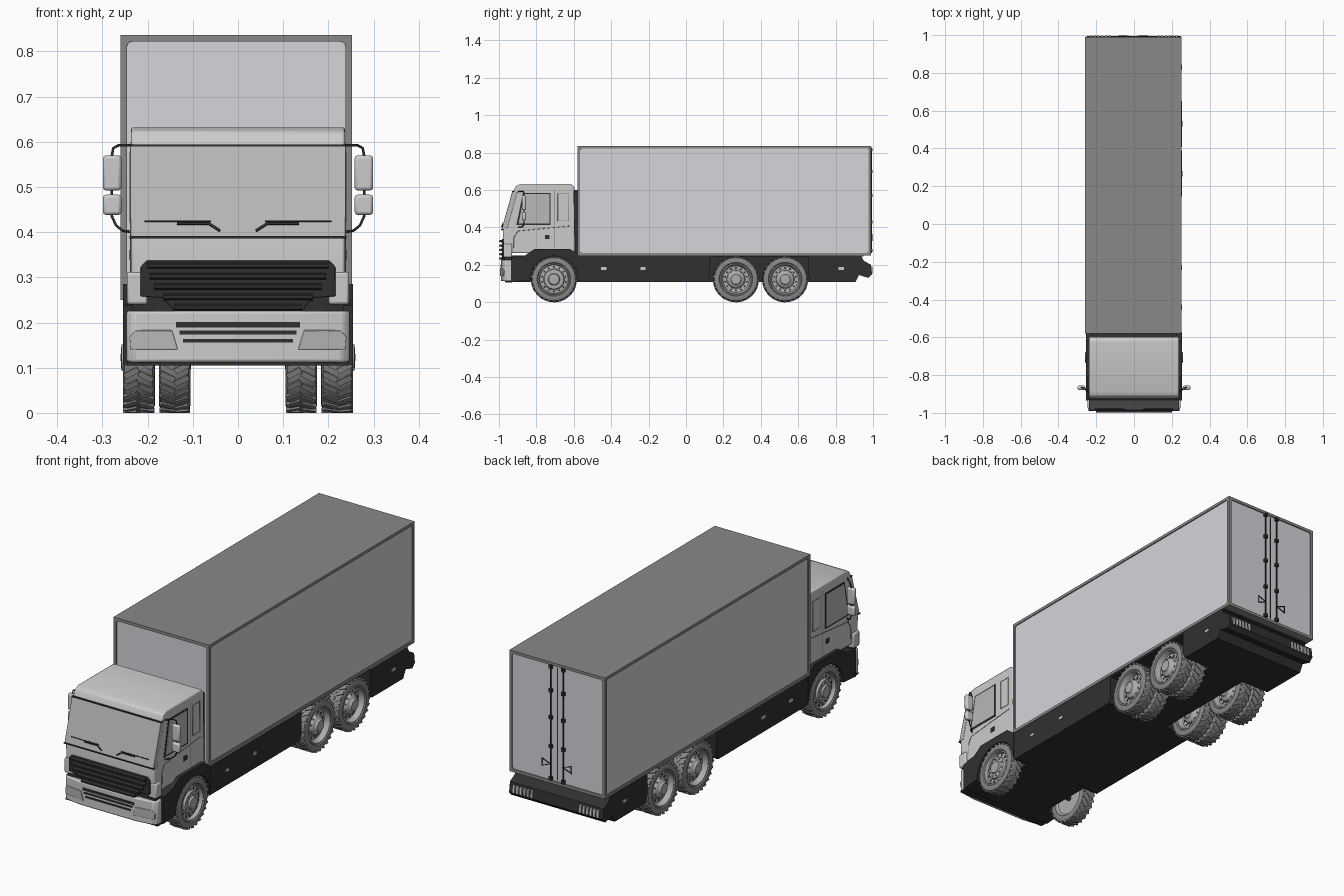
import bpy, bmesh
from math import pi, sin, cos
from mathutils import Matrix, Vector

if "Cube" in bpy.data.objects:
    bpy.data.objects.remove(bpy.data.objects["Cube"])


def mat(name, c):
    m = bpy.data.materials.new(name)
    m.diffuse_color = (*c, 1)
    m.use_nodes = True
    m.node_tree.nodes["Principled BSDF"].inputs["Base Color"].default_value = m.diffuse_color
    return m


WHITE = mat("cab_white", (.80, .81, .79))
PANEL = mat("panel_light", (.66, .66, .71))
FRAME = mat("frame_grey", (.25, .25, .24))
DARK = mat("dark_plastic", (.03, .03, .03))
GLASS = mat("glass_grey", (.48, .48, .48))
TYRE = mat("tyre_grey", (.25, .25, .25))
RIM = mat("rim_grey", (.42, .42, .42))


def finish(name, bm, m, bevel=0, segs=2):
    bmesh.ops.recalc_face_normals(bm, faces=bm.faces)
    me = bpy.data.meshes.new(name)
    bm.to_mesh(me)
    bm.free()
    me.materials.append(m)
    ob = bpy.data.objects.new(name, me)
    bpy.context.collection.objects.link(ob)
    if bevel:
        b = ob.modifiers.new("bevel", 'BEVEL')
        b.width, b.segments = bevel, segs
    return ob


def prism(name, pts, axis, a, b, m, bevel=0, segs=2):
    """Extrude a 2D outline along an axis; outline uses the other two axes in order."""
    put = {'x': lambda p, t: (t, *p), 'y': lambda p, t: (p[0], t, p[1]), 'z': lambda p, t: (*p, t)}[axis]
    bm = bmesh.new()
    f = bm.faces.new([bm.verts.new(put(p, a)) for p in pts])
    ext = bmesh.ops.extrude_face_region(bm, geom=[f])
    d = Vector(put((0, 0), b - a))
    bmesh.ops.translate(bm, vec=d, verts=[v for v in ext['geom'] if isinstance(v, bmesh.types.BMVert)])
    return finish(name, bm, m, bevel, segs)


def box(name, lo, hi, m, bevel=0):
    lo, hi = [min(p) for p in zip(lo, hi)], [max(p) for p in zip(lo, hi)]
    return prism(name, [(lo[0], lo[1]), (hi[0], lo[1]), (hi[0], hi[1]), (lo[0], hi[1])],
                 'z', lo[2], hi[2], m, bevel)


def tube(name, pts, r, m, closed=False):
    cu = bpy.data.curves.new(name, 'CURVE')
    cu.dimensions, cu.bevel_depth, cu.bevel_resolution = '3D', r, 2
    cu.use_fill_caps = True
    s = cu.splines.new('POLY')
    s.points.add(len(pts) - 1)
    for p, c in zip(s.points, pts):
        p.co = (*c, 1)
    s.use_cyclic_u = closed
    cu.materials.append(m)
    bpy.context.collection.objects.link(bpy.data.objects.new(name, cu))


def arc(cy, cz, r, a0, a1, n):
    return [(cy + r * cos(a0 + (a1 - a0) * i / n), cz + r * sin(a0 + (a1 - a0) * i / n)) for i in range(n + 1)]


def lathe(bm, prof, n=40):
    vs = [bm.verts.new((x, 0, r)) for r, x in prof]
    es = [bm.edges.new(e) for e in zip(vs, vs[1:])]
    bmesh.ops.spin(bm, geom=vs + es, cent=(0, 0, 0), axis=(1, 0, 0), angle=2 * pi, steps=n)
    bmesh.ops.remove_doubles(bm, verts=bm.verts, dist=1e-5)


# cargo box: frame with recessed, round-cornered panels on four sides
bm = bmesh.new()
bmesh.ops.create_cube(bm, size=1, matrix=Matrix.Translation((-.004, .205, .543)) @ Matrix.Diagonal((.512, 1.57, .586, 1)))
sides = [f for f in bm.faces if abs(f.normal.z) < .5]
bmesh.ops.inset_individual(bm, faces=sides, thickness=.02, depth=0)
bmesh.ops.inset_individual(bm, faces=sides, thickness=.0001, depth=-.005)
walls = [e for f in sides for v in f.verts for e in v.link_edges if e not in f.edges[:]]
for f in sides:
    f.material_index = 1
bmesh.ops.bevel(bm, geom=walls, offset=.012, segments=4, affect='EDGES', profile=.5, material=0)
finish("cargo_box", bm, FRAME).data.materials.append(PANEL)

# rear doors: lock rods, clamps, handles
box("door_seam", (-.006, .984, .272), (-.002, .987, .815), DARK)
for s in (-1, 1):
    x = -.004 + s * .033
    tube("lock_rod", [(x, .992, .262), (x, .992, .826)], .003, DARK)
    for z in (.275, .43, .57, .7, .815):
        box("rod_clamp", (x - .008, .984, z - .008), (x + .008, .998, z + .008), DARK)
    tube("door_handle", [(x, .994, .345), (x + s * .045, .994, .362), (x + s * .045, .994, .328)], .003, DARK, True)

# chassis, skirts and rear bumper
box("chassis_core", (-.1, -.93, .107), (.1, .9, .25), DARK)
box("front_chassis", (-.172, -.93, .107), (.172, -.58, .25), DARK)
box("floor_plate", (-.25, -.6, .243), (.245, .95, .252), DARK)
prism("side_skirt", [(-.583, .25), (-.583, .13), (-.565, .107), (.115, .107), (.128, .14), (.128, .25)],
      'x', -.252, .25, DARK)
prism("rear_skirt", [(.655, .25), (.655, .14), (.668, .107), (.905, .107), (.925, .145), (.975, .13), (.995, .15),
                     (.988, .2), (.95, .222), (.935, .25)], 'x', -.252, .25, DARK)
for s in (-1, 1):
    for y in (-.44, -.23, .83):
        box("side_marker", (s * .24, y - .014, .173), (s * .254, y + .014, .187), WHITE)
    for i in range(6):
        x = s * (.13 + i * .019)
        box("tail_light", (x - .006, .97, .152), (x + .006, .997, .19), PANEL, .002)

# front fender block with wheel arch
prism("front_fender", [(-.935, .107), (-.935, .238), (-.86, .25), (-.81, .285), (-.62, .285), (-.572, .25),
                       (-.572, .107)] + arc(-.706, .115, .132, 0, pi, 18), 'x', -.254, .254, DARK)

# cab shell
prism("cab", [(-.972, .262), (-.98, .385), (-.921, .6), (-.91, .622), (-.885, .632), (-.615, .632), (-.597, .615),
              (-.594, .262)], 'x', -.237, .237, WHITE, .006)
prism("windshield", [(-.986, .39), (-.929, .592), (-.9, .592), (-.957, .39)], 'x', -.2385, .2385, GLASS, .002)
for y, z in ((-.928, .592), (-.986, .389)):
    box("windshield_trim", (-.24, y - .003, z - .003), (.24, y + .012, z + .002), DARK)
box("cab_front_core", (-.235, -.968, .107), (.235, -.93, .27), DARK)
box("cab_back_seal", (-.225, -.597, .25), (.225, -.578, .6), DARK)

for s in (-1, 1):
    # side window, door seams, handle, vent
    X, Y = s * .232, s * .24
    prism("window_frame", [(-.907, .412), (-.872, .585), (-.724, .585), (-.724, .412)], 'x', X, s * .2385, DARK)
    prism("side_window", [(-.895, .42), (-.865, .578), (-.731, .578), (-.731, .42)], 'x', X, Y, GLASS)
    box("door_handle_cab", (X, -.755, .338), (Y, -.73, .36), DARK)
    x = s * .237
    tube("door_seam_cab", [(x, -.92, .29), (x, -.92, .345), (x, -.9, .38), (x, -.62, .408)], .0016, FRAME)
    tube("door_seam_rear", [(x, -.705, .6), (x, -.705, .29)], .0012, FRAME)
    tube("vent_outline", [(x, -.685, .58), (x, -.685, .435), (x, -.63, .435), (x, -.63, .58)], .0016, FRAME, True)
    # mirrors on a bent arm
    tube("mirror_arm", [(s * p[0], p[1], p[2]) for p in
                        ((.232, -.9, .592), (.265, -.87, .592), (.276, -.865, .586), (.279, -.865, .57),
                         (.279, -.865, .435), (.27, -.868, .415), (.255, -.875, .403), (.232, -.9, .4))], .003, DARK)
    box("mirror_large", (s * .258, -.878, .492), (s * .299, -.856, .57), WHITE, .007)
    box("mirror_small", (s * .258, -.878, .438), (s * .299, -.856, .483), WHITE, .007)
    # wiper
    tube("wiper_arm", [(s * .04, -.985, .403), (s * .065, -.98, .419), (s * .135, -.98, .419)], .003, DARK)
    tube("wiper_blade", [(s * .06, -.979, .424), (s * .207, -.979, .424)], .002, DARK)
    # corner panel and headlight
    box("corner_panel", (s * .2, -.977, .24), (s * .246, -.93, .312), WHITE, .006)
    lamp = prism("headlight", [(.146, .183), (.226, .183), (.24, .168), (.238, .14), (.133, .14)], 'y', -.994, -.96, GLASS, .002)
    for v in lamp.data.vertices:
        if v.co.y < -.98:
            v.co.y += max(0, v.co.x - .15) * .18
        v.co.x *= s
    if s < 0:
        lamp.data.flip_normals()

# grille with louvres
half = [(.203, .337), (.216, .322), (.216, .258), (.165, .254), (.134, .216)]
prism("grille", half + [(-x, z) for x, z in half[::-1]], 'y', -.985, -.95, DARK, .003)
for z, w in ((.327, .2), (.303, .195), (.28, .185), (.257, .165), (.234, .14)):
    prism("grille_louvre", [(-.98, z + .008), (-.999, z + .003), (-.999, z - .004), (-.98, z - .009)], 'x', -w, w, DARK)

# bumper with slots
plan = [(.247, -.93), (.247, -.965), (.232, -.978), (.15, -.99)]
bumper = prism("bumper", plan + [(-x, y) for x, y in plan[::-1]], 'z', .112, .226, WHITE, .006)
box("bumper_lip", (-.246, -.965, .105), (.246, -.93, .114), DARK)
for z, w, h in ((.195, .137, .006), (.178, .13, .004), (.16, .122, .004)):
    box("bumper_slot", (-w, -.993, z - h), (w, -.98, z + h), DARK)

# tyre: lathed carcass plus chevron lugs
half = [(.084, .028), (.09, .034), (.106, .035), (.115, .031), (.119, .024)]
bm = bmesh.new()
lathe(bm, half + [(r, -x) for r, x in half[::-1]])
for i in range(26):
    for s in (-1, 1):
        m = (Matrix.Rotation(2 * pi * (i + (s > 0) * .3) / 26, 4, 'X') @ Matrix.Translation((s * .016, 0, .119))
             @ Matrix.Rotation(s * .5, 4, 'Z') @ Matrix.Diagonal((.034, .013, .007, 1)))
        bmesh.ops.create_cube(bm, size=1, matrix=m)
tyre = finish("tyre", bm, TYRE)


def rim(name, prof, bolt_r, bolt_x, hole_r, hole_x):
    bm = bmesh.new()
    lathe(bm, prof)
    marks = []
    for n, r, x, size in ((10, bolt_r, bolt_x, .004), (14, hole_r, hole_x, .0055)):
        for i in range(n):
            m = (Matrix.Rotation(2 * pi * i / n, 4, 'X') @ Matrix.Translation((x, 0, r)) @ Matrix.Rotation(pi / 2, 4, 'Y'))
            g = bmesh.ops.create_cone(bm, cap_ends=True, segments=8, radius1=size, radius2=size, depth=.006, matrix=m)
            if n == 14:
                marks += {f for v in g['verts'] for f in v.link_faces}
    for f in marks:
        f.material_index = 1
    ob = finish(name, bm, RIM)
    ob.data.materials.append(DARK)
    return ob


front_rim = rim("front_rim", [(.086, .029), (.08, .031), (.076, .014), (.056, .018), (.052, .028), (.032, .03), (.028, .038),
                              (0, .04), (0, -.02), (.078, -.022), (.086, -.029)], .042, .03, .065, .015)
rear_rim = rim("rear_rim", [(.086, .029), (.08, .031), (.071, .006), (.05, .004), (.043, .02), (.03, .028), (.026, .036),
                            (0, .037), (0, -.02), (.078, -.022), (.086, -.029)], .046, .015, .06, .004)

# place wheels: single front, twin rear on two axles
spots = [(-.706, .22, 1, front_rim)] + [(y, x, f, rear_rim) for y in (.267, .53) for x, f in ((.219, 1), (.14, -1))]
for y, x, face, r in spots:
    for s in (-1, 1):
        for src in (tyre, r):
            ob = src.copy()
            ob.location = (s * x, y, .1225)
            ob.rotation_euler.z = 0 if s * face > 0 else pi
            bpy.context.collection.objects.link(ob)
for y in (-.706, .267, .53):
    tube("axle", [(-.2, y, .1225), (.2, y, .1225)], .012, DARK)
for ob in (tyre, front_rim, rear_rim):
    bpy.data.objects.remove(ob)

# smooth curved surfaces, keep hard edges
for ob in bpy.context.scene.objects:
    ob.select_set(ob.type == 'MESH')
    if ob.type == 'MESH':
        bpy.context.view_layer.objects.active = ob
bpy.ops.object.shade_smooth_by_angle(angle=.52)
